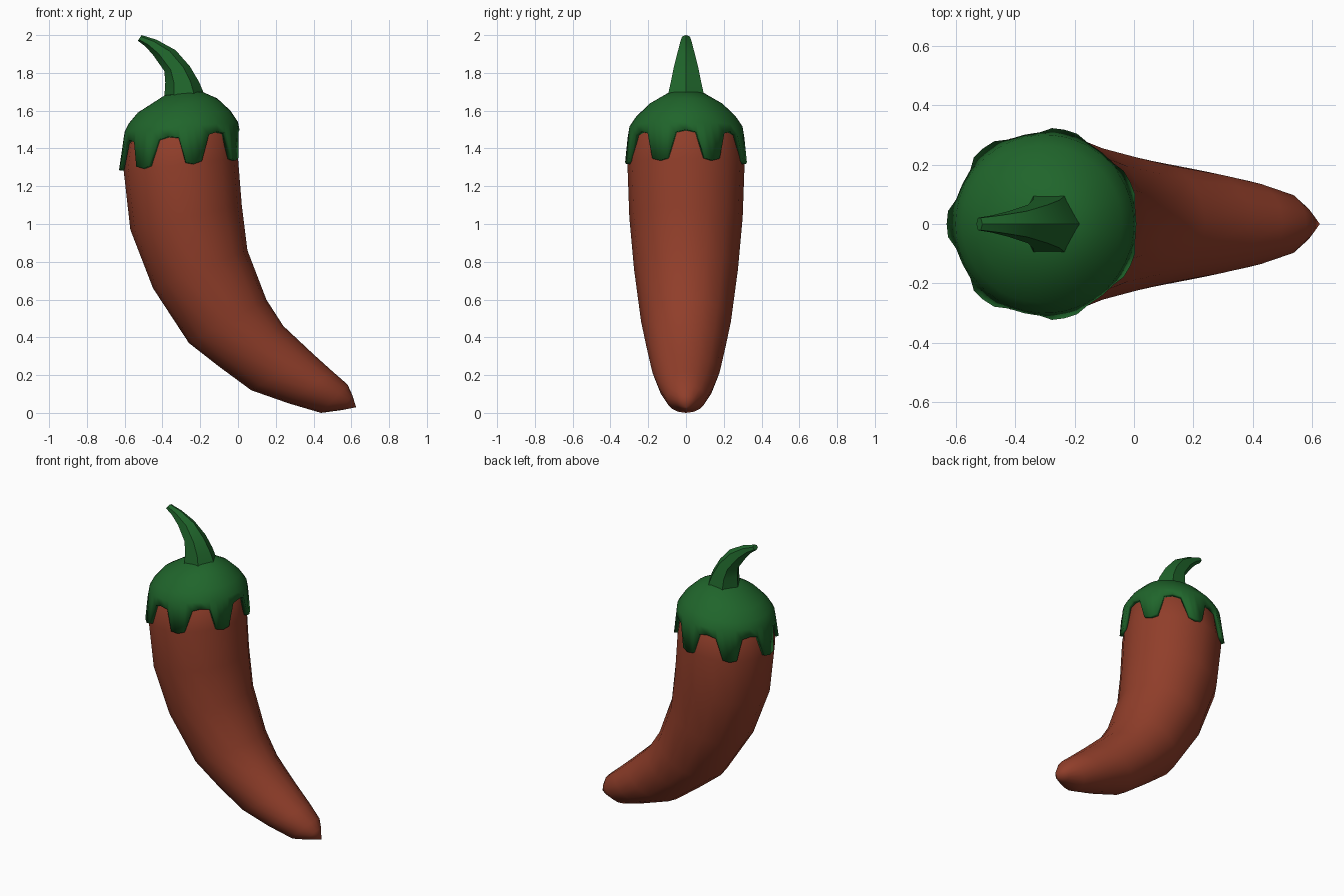
import bpy, bmesh, math
from mathutils import Vector

if "Cube" in bpy.data.objects:
    bpy.data.objects.remove(bpy.data.objects["Cube"])


def material(name, rgb):
    m = bpy.data.materials.new(name)
    m.diffuse_color = (*rgb, 1)
    m.use_nodes = True
    m.node_tree.nodes["Principled BSDF"].inputs["Base Color"].default_value = m.diffuse_color
    return m


def ring_point(row, a):
    """Point on an ellipse spanning left (lx, lz) to right (rx, rz), half depth ry."""
    lx, lz, rx, rz, ry = row
    c = math.cos(a)
    return Vector(((lx + rx) / 2 + c * (rx - lx) / 2,
                   ry * math.sin(a),
                   (lz + rz) / 2 + c * (rz - lz) / 2))


def loft(name, rings, mat, start=None, end=None, cap_ends=False, angle=40):
    bm = bmesh.new()
    loops = [[bm.verts.new(p) for p in ring] for ring in rings]
    n = len(loops[0])
    for a, b in zip(loops, loops[1:]):
        for i in range(n):
            j = (i + 1) % n
            bm.faces.new((a[i], a[j], b[j], b[i]))
    for pole, loop in ((start, loops[0]), (end, loops[-1])):
        if pole:
            v = bm.verts.new(pole)
            for i in range(n):
                bm.faces.new((v, loop[i], loop[(i + 1) % n]))
        elif cap_ends:
            bm.faces.new(loop)
    bmesh.ops.recalc_face_normals(bm, faces=bm.faces)
    me = bpy.data.meshes.new(name)
    bm.to_mesh(me)
    bm.free()
    ob = bpy.data.objects.new(name, me)
    bpy.context.collection.objects.link(ob)
    me.materials.append(mat)
    bpy.ops.object.select_all(action='DESELECT')
    ob.select_set(True)
    bpy.context.view_layer.objects.active = ob
    bpy.ops.object.shade_smooth_by_angle(angle=math.radians(angle))
    return ob


def circle(row, n):
    return [ring_point(row, math.tau * i / n) for i in range(n)]


red = material("pepper_red", (0.28, 0.048, 0.023))
green = material("leaf_green", (0.014, 0.13, 0.024))

# Curved pepper body, from under the cap down to the tip
body = [
    (-0.50, 1.55, -0.12, 1.61, 0.19),
    (-0.585, 1.44, -0.02, 1.50, 0.287),
    (-0.605, 1.28, 0.000, 1.35, 0.31),
    (-0.57, 0.97, 0.02, 1.10, 0.30),
    (-0.45, 0.66, 0.05, 0.86, 0.275),
    (-0.26, 0.37, 0.15, 0.60, 0.238),
    (-0.10, 0.245, 0.24, 0.46, 0.21),
    (0.07, 0.12, 0.40, 0.31, 0.178),
    (0.27, 0.05, 0.50, 0.22, 0.145),
    (0.44, 0.00, 0.58, 0.15, 0.105),
    (0.55, 0.015, 0.605, 0.095, 0.055),
]
loft("pepper_body", [circle(r, 16) for r in body], red,
     start=(-0.30, 0, 1.64), end=(0.625, 0, 0.03))

# Leafy cap: dome whose rim drops into seven blunt teeth
dome = [
    (-0.39, 1.68, -0.19, 1.70, 0.10),
    (-0.53, 1.59, -0.11, 1.665, 0.20),
    (-0.58, 1.53, -0.04, 1.60, 0.265),
    (-0.60, 1.49, 0.00, 1.54, 0.30),
]
notch = (-0.608, 1.44, 0.008, 1.50, 0.308)
tip = (-0.63, 1.285, 0.02, 1.34, 0.325)
teeth = 7
phases = [(0, 0), (0.2, 0.07), (0.35, 0.93), (0.5, 1), (0.65, 0.93), (0.8, 0.07)]
columns = [(math.tau * (t + p) / teeth, w) for t in range(teeth) for p, w in phases]
rings = [[ring_point(r, a) for a, _ in columns] for r in dome]
rings.append([ring_point(notch, a).lerp(ring_point(tip, a), w) for a, w in columns])
cap = loft("leafy_cap", rings, green, start=(-0.29, 0, 1.70))
solid = cap.modifiers.new("thickness", 'SOLIDIFY')
solid.thickness = 0.025
solid.offset = -1

# Tapered bent stem
stem = [
    (-0.39, 1.67, -0.18, 1.69, 0.11),
    (-0.385, 1.75, -0.205, 1.75, 0.093),
    (-0.39, 1.81, -0.255, 1.835, 0.075),
    (-0.45, 1.895, -0.33, 1.92, 0.05),
    (-0.49, 1.94, -0.43, 1.975, 0.034),
    (-0.53, 1.97, -0.51, 2.00, 0.024),
]
loft("stem", [circle(r, 6) for r in stem], green, cap_ends=True, angle=35)
